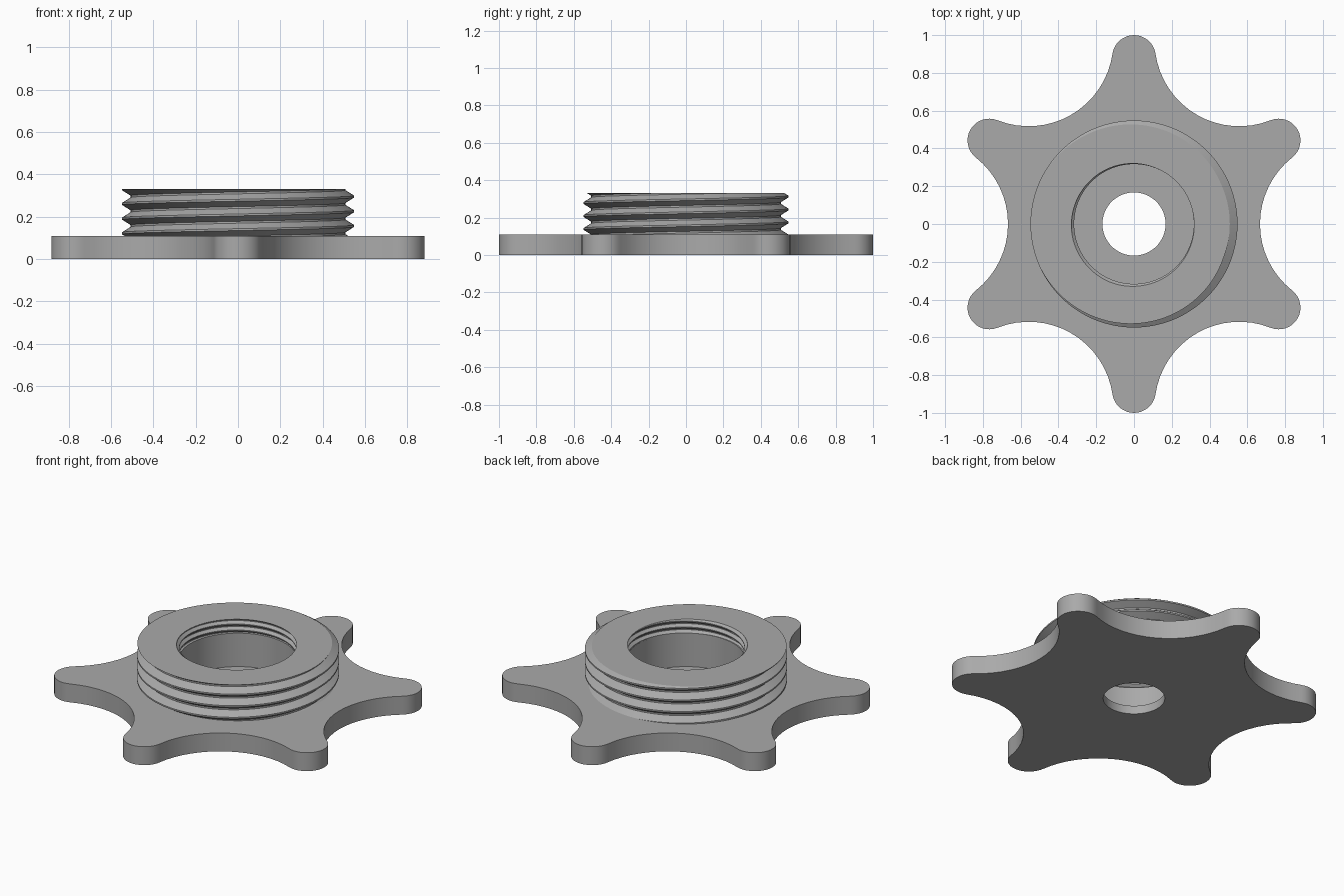
import bpy, bmesh
from math import sin, cos, pi, tau, atan2

if "Cube" in bpy.data.objects:
    bpy.data.objects.remove(bpy.data.objects["Cube"])

SEGMENTS = 192
PLATE_TOP, TOP, FLOOR = 0.11, 0.33, 0.05
HOLE, BORE = 0.167, 0.317

grey = bpy.data.materials.new("plain grey")
grey.use_nodes = True
grey.diffuse_color = (0.4, 0.4, 0.4, 1)
grey.node_tree.nodes["Principled BSDF"].inputs["Base Color"].default_value = grey.diffuse_color


def circle(r):
    return [(r * cos(tau * i / SEGMENTS), r * sin(tau * i / SEGMENTS)) for i in range(SEGMENTS)]


def star_outline():
    """Six rounded tips joined by tangent concave arcs, starting mid-valley."""
    tip_r, tip_d, valley = 0.115, 0.885, 0.667
    cx, cy = tip_d * cos(pi / 6), tip_d * sin(pi / 6)
    near = valley - tip_r
    d = (tip_d ** 2 - near ** 2) / (2 * (cx - near))
    scoop_r = d - valley
    a = atan2(cy, d - cx)
    n = SEGMENTS // 12
    m = n // 2
    half = [(d - scoop_r * cos(a * i / m), scoop_r * sin(a * i / m)) for i in range(m)]
    for i in range(n - m + 1):
        t = -a + (pi / 6 + a) * i / (n - m)
        half.append((cx + tip_r * cos(t), cy + tip_r * sin(t)))
    # mirror the half sector across the tip direction, then repeat around
    c, s = cos(pi / 3), sin(pi / 3)
    sector = half + [(x * c + y * s, x * s - y * c) for x, y in half[-2:0:-1]]
    return [(x * cos(k * pi / 3) - y * sin(k * pi / 3), x * sin(k * pi / 3) + y * cos(k * pi / 3))
            for k in range(6) for x, y in sector]


def skin(bm, strips):
    """Join neighbouring rows of points with quads."""
    rows = [[bm.verts.new(p) for p in row] for row in strips]
    for a, b in zip(rows, rows[1:]):
        for j in range(len(a) - 1):
            bm.faces.new((a[j], a[j + 1], b[j + 1], b[j]))


def rings(bm, *levels):
    skin(bm, [[(x, y, z) for x, y in pts + pts[:1]] for pts, z in levels])


def helix_wall(bm, z0, z1, pitch, root, crest, crest_z, flat):
    """Screw thread trimmed flat at both ends; rows follow the helix."""
    rise = (pitch - 2 * flat) / 2
    profile = [(-flat / 2, crest), (flat / 2, crest), (flat / 2 + rise, root), (flat * 1.5 + rise, root)]
    turns = int((z1 - z0) / pitch) + 3
    knots = [(crest_z + k * pitch + dz, r) for k in range(-turns, turns) for dz, r in profile]

    def radius(z, shift):
        for (za, ra), (zb, rb) in zip(knots, knots[1:]):
            if za + shift <= z <= zb + shift:
                return ra + (rb - ra) * (z - za - shift) / (zb - za)
        return root

    rows = []
    for kz, r in knots:
        row = []
        for j in range(SEGMENTS + 1):
            shift, t = pitch * j / SEGMENTS, tau * j / SEGMENTS
            z = min(max(kz + shift, z0), z1)
            rr = r if z == kz + shift else radius(z, shift)
            row.append((rr * cos(t), rr * sin(t), z))
        rows.append(row)
    skin(bm, rows)
    return rows


def finish(bm, name):
    bmesh.ops.remove_doubles(bm, verts=bm.verts, dist=0.00005)
    bmesh.ops.recalc_face_normals(bm, faces=bm.faces)
    mesh = bpy.data.meshes.new(name)
    bm.to_mesh(mesh)
    bm.free()
    mesh.materials.append(grey)
    obj = bpy.data.objects.new(name, mesh)
    bpy.context.collection.objects.link(obj)
    bpy.ops.object.select_all(action="DESELECT")
    obj.select_set(True)
    bpy.context.view_layer.objects.active = obj
    bpy.ops.object.shade_smooth_by_angle(angle=pi / 7)


# Star-shaped hand grip with stepped hole
star = star_outline()
bm = bmesh.new()
rings(bm, (circle(HOLE), 0), (star, 0), (star, PLATE_TOP), (circle(BORE), PLATE_TOP),
      (circle(BORE), FLOOR), (circle(HOLE), FLOOR), (circle(HOLE), 0))
finish(bm, "star_grip")

# Collar: outer thread, flat rim, short inner thread, smooth bore
bm = bmesh.new()
outer = helix_wall(bm, PLATE_TOP, TOP, 0.0693, 0.507, 0.548, 0.295, 0.009)
inner = helix_wall(bm, 0.25, TOP, 0.036, BORE + 0.016, BORE, 0.29, 0.005)
skin(bm, [outer[-1], inner[-1]])
rings(bm, (circle(BORE), PLATE_TOP), (circle(BORE), 0.25))
skin(bm, [inner[0], [(x, y, 0.25) for x, y in circle(BORE) + circle(BORE)[:1]]])
finish(bm, "threaded_collar")
